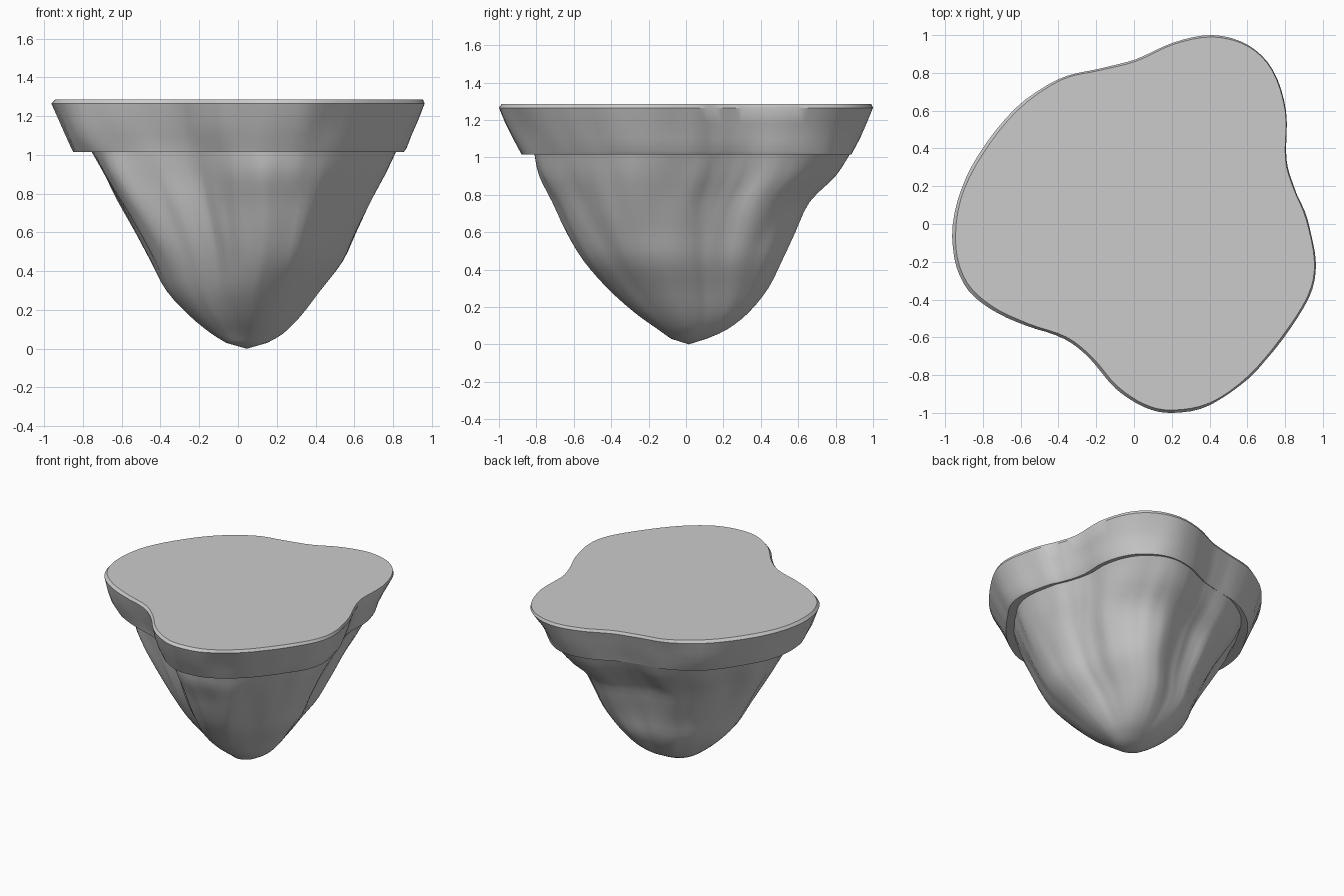
import bpy, bmesh, math
from mathutils import Vector, noise

if "Cube" in bpy.data.objects:
    bpy.data.objects.remove(bpy.data.objects["Cube"])

# Island outline seen from above, counter-clockwise
OUTLINE = [(.955, -.2), (.91, .03), (.84, .2), (.80, .35), (.80, .6), (.73, .82),
           (.6, .95), (.41, 1), (.2, .96), (0, .87), (-.2, .82), (-.4, .77),
           (-.63, .61), (-.82, .37), (-.935, .13), (-.96, -.12), (-.9, -.31),
           (-.76, -.44), (-.57, -.53), (-.37, -.60), (-.23, -.71), (-.1, -.86),
           (.05, -.96), (.2, -.99), (.4, -.95), (.6, -.81), (.78, -.6), (.92, -.38)]

# Sections: z, x min, x max, y min, y max, roundness, bumpiness
CAP = [(1.285, -.945, .955, -.985, .99, 0, 0), (1.265, -.963, .963, -1, 1, 0, .004),
       (1.18, -.925, .93, -.965, .965, 0, .018), (1.10, -.89, .895, -.925, .93, 0, .02),
       (1.035, -.86, .87, -.89, .895, 0, .012), (1.015, -.85, .855, -.88, .885, 0, .008)]
ROCK = [(1.015, -.755, .815, -.81, .875, .05, .01), (.90, -.69, .76, -.785, .80, .05, .03),
        (.76, -.62, .685, -.715, .66, .1, .035), (.60, -.53, .61, -.64, .585, .15, .03),
        (.45, -.45, .54, -.55, .515, .2, .02), (.30, -.37, .425, -.42, .44, .3, .015),
        (.17, -.25, .325, -.275, .335, .45, .01), (.08, -.14, .235, -.15, .22, .6, .004),
        (.03, -.06, .15, -.08, .11, .8, 0)]


def spline(rows, steps, closed):
    """Catmull-Rom interpolation through rows of numbers."""
    n, out = len(rows), []
    for i in range(n if closed else n - 1):
        ids = [(i + k) % n if closed else min(max(i + k, 0), n - 1) for k in (-1, 0, 1, 2)]
        p = [rows[j] for j in ids]
        for s in range(steps):
            t = s / steps
            out.append([.5 * (2 * b + (c - a) * t + (2 * a - 5 * b + 4 * c - d) * t * t
                              + (3 * b - a - 3 * c + d) * t ** 3) for a, b, c, d in zip(*p)])
    return out if closed else out + [list(rows[-1])]


SHAPE = [Vector(p) for p in spline(OUTLINE, 4, True)]


def section(z, x0, x1, y0, y1, rnd, bump):
    """One horizontal ring fitted to the given extents."""
    pts = []
    for p in SHAPE:
        d = p.normalized()
        n = noise.noise(Vector((d.x * 3.2, d.y * 3.2, z * 1.5)))
        n += .5 * noise.noise(Vector((d.x * 8, d.y * 8, z * 2 + 5)))
        pts.append(p.lerp(d, rnd) * (1 + 1.5 * bump * n))
    xs, ys = [p.x for p in pts], [p.y for p in pts]
    fit = lambda v, vs, a, b: a + (v - min(vs)) / (max(vs) - min(vs)) * (b - a)
    return [(fit(p.x, xs, x0, x1), fit(p.y, ys, y0, y1), z) for p in pts]


def loft(name, rings, mat, cap_top=False, tip=None):
    """Skin a stack of rings running from top to bottom."""
    bm = bmesh.new()
    loops = [[bm.verts.new(p) for p in r] for r in rings]
    n = len(SHAPE)
    for a, b in zip(loops, loops[1:]):
        for i in range(n):
            j = (i + 1) % n
            bm.faces.new((a[i], b[i], b[j], a[j]))
    if cap_top:
        bm.faces.new(loops[0])
    if tip:
        t = bm.verts.new(tip)
        for i in range(n):
            bm.faces.new((loops[-1][i], t, loops[-1][(i + 1) % n]))
    me = bpy.data.meshes.new(name)
    bm.to_mesh(me)
    bm.free()
    me.materials.append(mat)
    ob = bpy.data.objects.new(name, me)
    bpy.context.collection.objects.link(ob)
    bpy.ops.object.select_all(action='DESELECT')
    ob.select_set(True)
    bpy.context.view_layer.objects.active = ob
    bpy.ops.object.shade_smooth_by_angle(angle=math.radians(35))
    return ob


grey = bpy.data.materials.new("plain grey")
grey.diffuse_color = (.6, .6, .6, 1)
grey.use_nodes = True
grey.node_tree.nodes["Principled BSDF"].inputs["Base Color"].default_value = grey.diffuse_color

rock_rings = [section(*r) for r in spline(ROCK, 3, False)]

# Flat-topped overhanging cap, with the ledge under it meeting the rock
loft("island_cap", [section(*r) for r in CAP] + [rock_rings[0]], grey, cap_top=True)

# Tapering rock underside
loft("rock_base", rock_rings, grey, tip=(.045, .015, 0))
